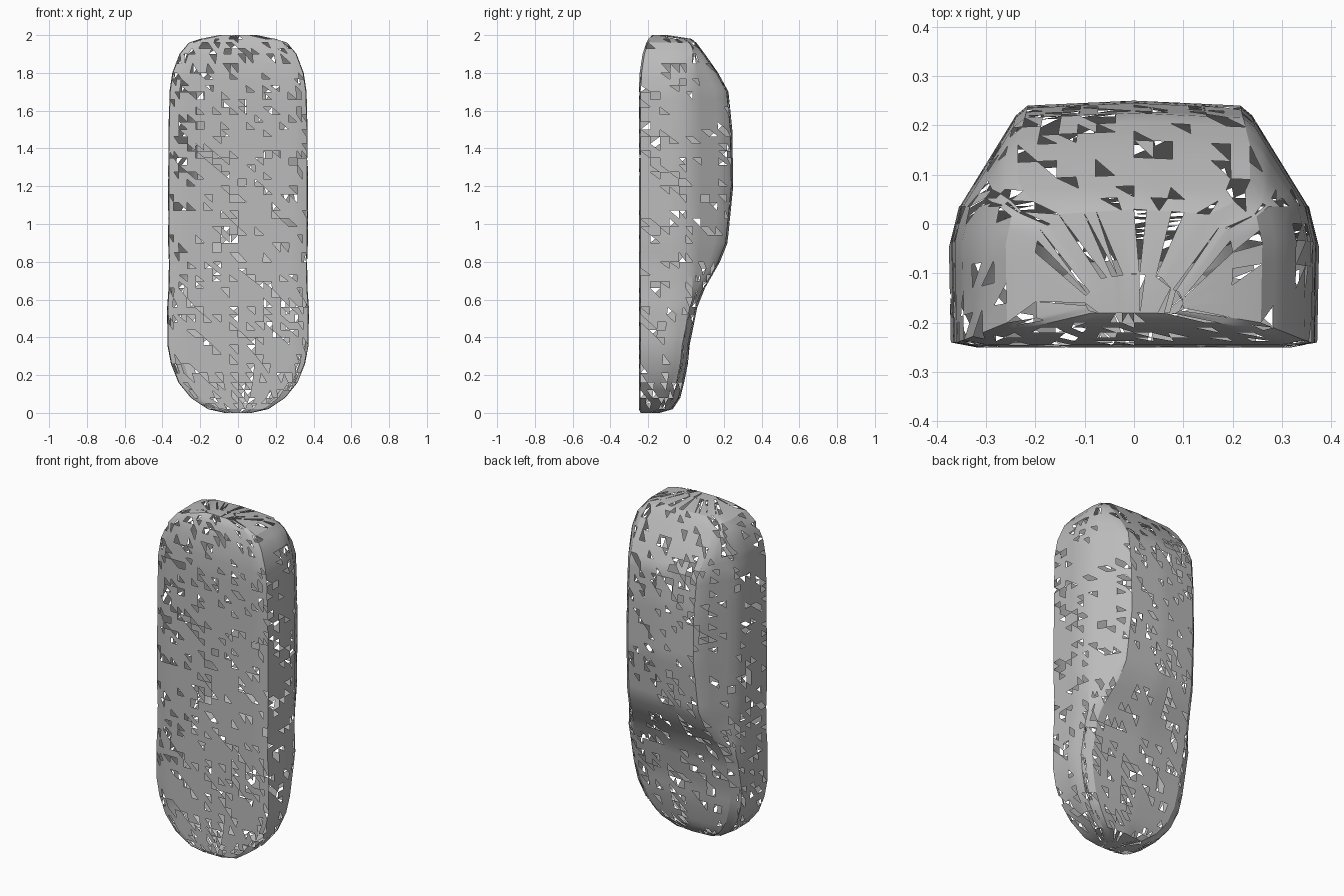
import bpy
import bmesh
import math
import random
from mathutils import Vector

default_cube = bpy.data.objects.get("Cube")
if default_cube:
    bpy.data.objects.remove(default_cube, do_unlink=True)

random.seed(4)
ROW_STEP = 0.04
HOLE_SHARE = 0.15

# Stations along the upright body: height, half width, underside y, roof y
STATIONS = [
    (0, .07, -.24, -.14), (.02, .16, -.25, -.07), (.08, .25, -.25, -.03),
    (.16, .315, -.25, -.01), (.26, .355, -.25, .01), (.36, .374, -.25, .02),
    (.56, .375, -.25, .06), (.66, .368, -.25, .1), (.8, .366, -.25, .18),
    (.9, .37, -.25, .22), (1.2, .37, -.25, .25), (1.5, .368, -.25, .245),
    (1.7, .363, -.25, .225), (1.8, .348, -.245, .17), (1.9, .31, -.23, .1),
    (1.96, .26, -.21, .055), (1.98, .2, -.2, .03), (2, .1, -.18, -.1),
]


def dense_stations(stations):
    """Add evenly spaced stations between the key ones."""
    rows = []
    for low, high in zip(stations, stations[1:]):
        count = max(1, round((high[0] - low[0]) / ROW_STEP))
        for i in range(count):
            t = i / count
            rows.append([a + (b - a) * t for a, b in zip(low, high)])
    rows.append(list(stations[-1]))
    return rows


def half_section(width, under, roof):
    """Half outline from the underside centre, round the flank, to the roof centre."""
    belt = min(roof - .04, .035)
    waist = under + (belt - under) * .75
    shoulder = width * .955
    pillar = shoulder - (roof - belt) * .53
    corners = [
        (0, under, 7),
        (width * .85, under, 2),
        (width * .99, under + .01, 4),
        (width, waist, 2),
        (shoulder, belt, 4),
        (pillar, roof - .03, 1),
        (pillar * .9, roof - .01, 6),
        (0, roof, 0),
    ]
    points = []
    for (x, y, steps), (next_x, next_y, _) in zip(corners, corners[1:]):
        for i in range(steps):
            t = i / steps
            points.append((x + (next_x - x) * t, y + (next_y - y) * t))
    points.append((0, roof))
    return points


# One flat grey for the whole shell
grey = bpy.data.materials.new("plain grey")
grey.use_nodes = True
colour = (.5, .5, .5, 1)
grey.diffuse_color = colour
grey.node_tree.nodes["Principled BSDF"].inputs["Base Color"].default_value = colour

# Loft the mirrored sections into a body shell
bm = bmesh.new()
rings = []
for height, width, under, roof in dense_stations(STATIONS):
    half = half_section(width, under, roof)
    outline = half + [(-x, y) for x, y in reversed(half[1:-1])]
    rings.append([bm.verts.new(Vector((x, y, height))) for x, y in outline])

for lower, upper in zip(rings, rings[1:]):
    size = len(lower)
    for i in range(size):
        j = (i + 1) % size
        bm.faces.new((lower[i], lower[j], upper[j], upper[i]))
bm.faces.new(list(reversed(rings[0])))
bm.faces.new(rings[-1])
bmesh.ops.recalc_face_normals(bm, faces=bm.faces[:])
bmesh.ops.triangulate(bm, faces=bm.faces[:], quad_method='ALTERNATE')

# Scatter small triangular gaps through the shell
gaps = [face for face in bm.faces if random.random() < HOLE_SHARE]
bmesh.ops.delete(bm, geom=gaps, context='FACES')

mesh = bpy.data.meshes.new("car_body_shell")
bm.to_mesh(mesh)
bm.free()
mesh.materials.append(grey)
shell = bpy.data.objects.new("car_body_shell", mesh)
bpy.context.collection.objects.link(shell)

# Smooth panels with crisp creases
bpy.ops.object.select_all(action='DESELECT')
shell.select_set(True)
bpy.context.view_layer.objects.active = shell
bpy.ops.object.shade_smooth_by_angle(angle=math.radians(25))
